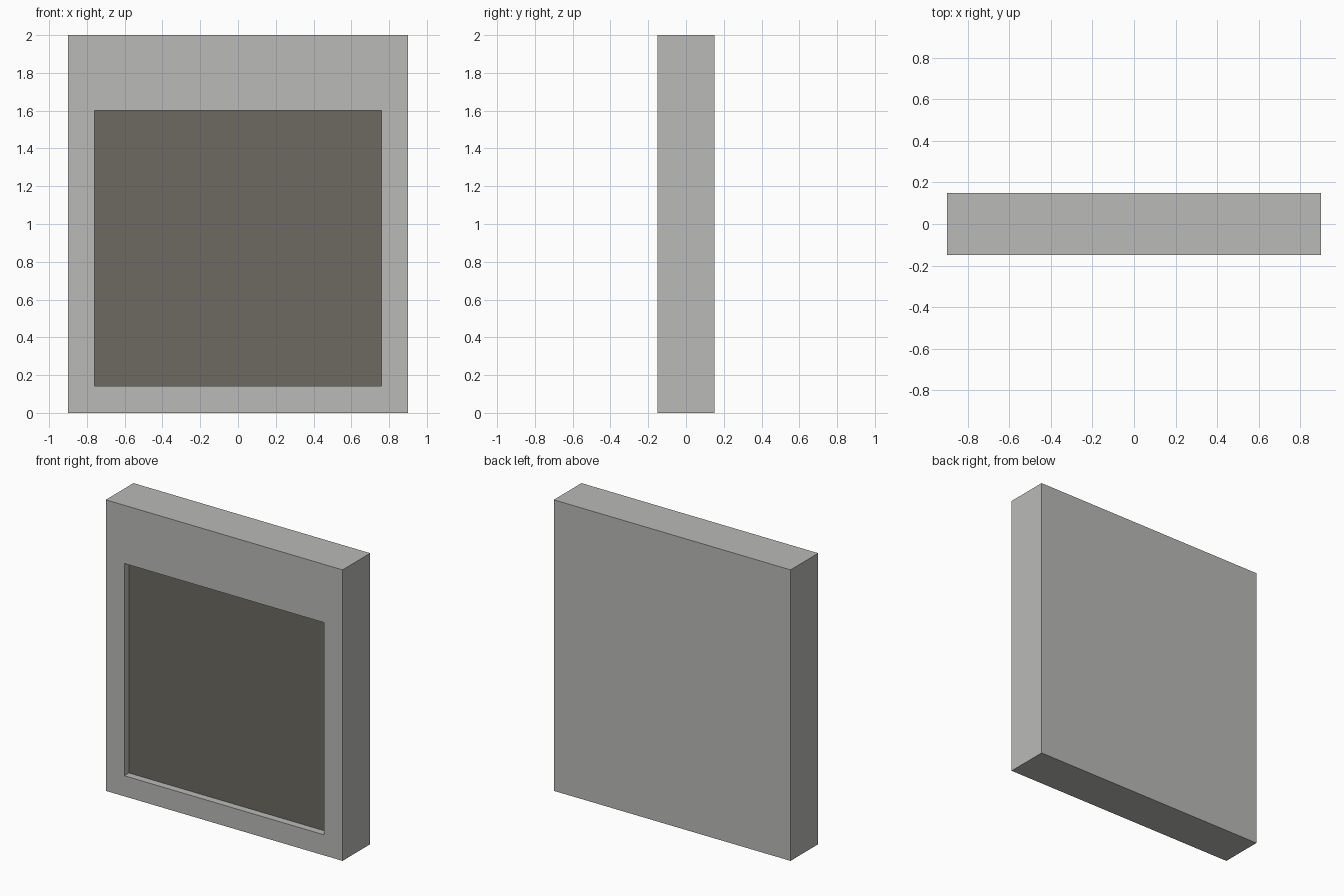
import bpy, bmesh
from mathutils import Vector

cube = bpy.data.objects.get("Cube")
if cube:
    bpy.data.objects.remove(cube, do_unlink=True)


def material(name, rgb):
    m = bpy.data.materials.new(name)
    m.use_nodes = True
    color = (*rgb, 1.0)
    m.diffuse_color = color
    bsdf = next(n for n in m.node_tree.nodes if n.type == 'BSDF_PRINCIPLED')
    bsdf.inputs["Base Color"].default_value = color
    return m


GREY = material("light_grey", (0.49, 0.49, 0.475))
DARK = material("dark_warm_grey", (0.152, 0.143, 0.12))


def box(bm, low, high):
    low, high = Vector(low), Vector(high)
    bmesh.ops.create_cube(bm, size=1.0)
    for v in bm.verts:
        v.co = (low + high) / 2 + v.co * (high - low)


def finish(name, bm, mats):
    bmesh.ops.recalc_face_normals(bm, faces=bm.faces)
    mesh = bpy.data.meshes.new(name)
    bm.to_mesh(mesh)
    bm.free()
    for m in mats:
        mesh.materials.append(m)
    obj = bpy.data.objects.new(name, mesh)
    bpy.context.collection.objects.link(obj)
    return obj


# Frame slab with a square recess, taller margin on top
bm = bmesh.new()
box(bm, (-0.9, -0.15, 0), (0.9, 0.145, 2))
bm.normal_update()
front = min(bm.faces, key=lambda f: f.calc_center_median().y)
bmesh.ops.inset_region(bm, faces=[front], thickness=0.2)
for v in front.verts:
    if v.co.z > 1:
        v.co.z = 1.6
screen = bmesh.ops.extrude_discrete_faces(bm, faces=[front])["faces"][0]
for v in screen.verts:
    v.co.y += 0.05
screen.material_index = 1    # dark recessed panel
finish("frame", bm, [GREY, DARK])

# Thin backing sheet
bm = bmesh.new()
box(bm, (-0.9, 0.145, 0), (0.9, 0.15, 2))
finish("back_panel", bm, [GREY])
